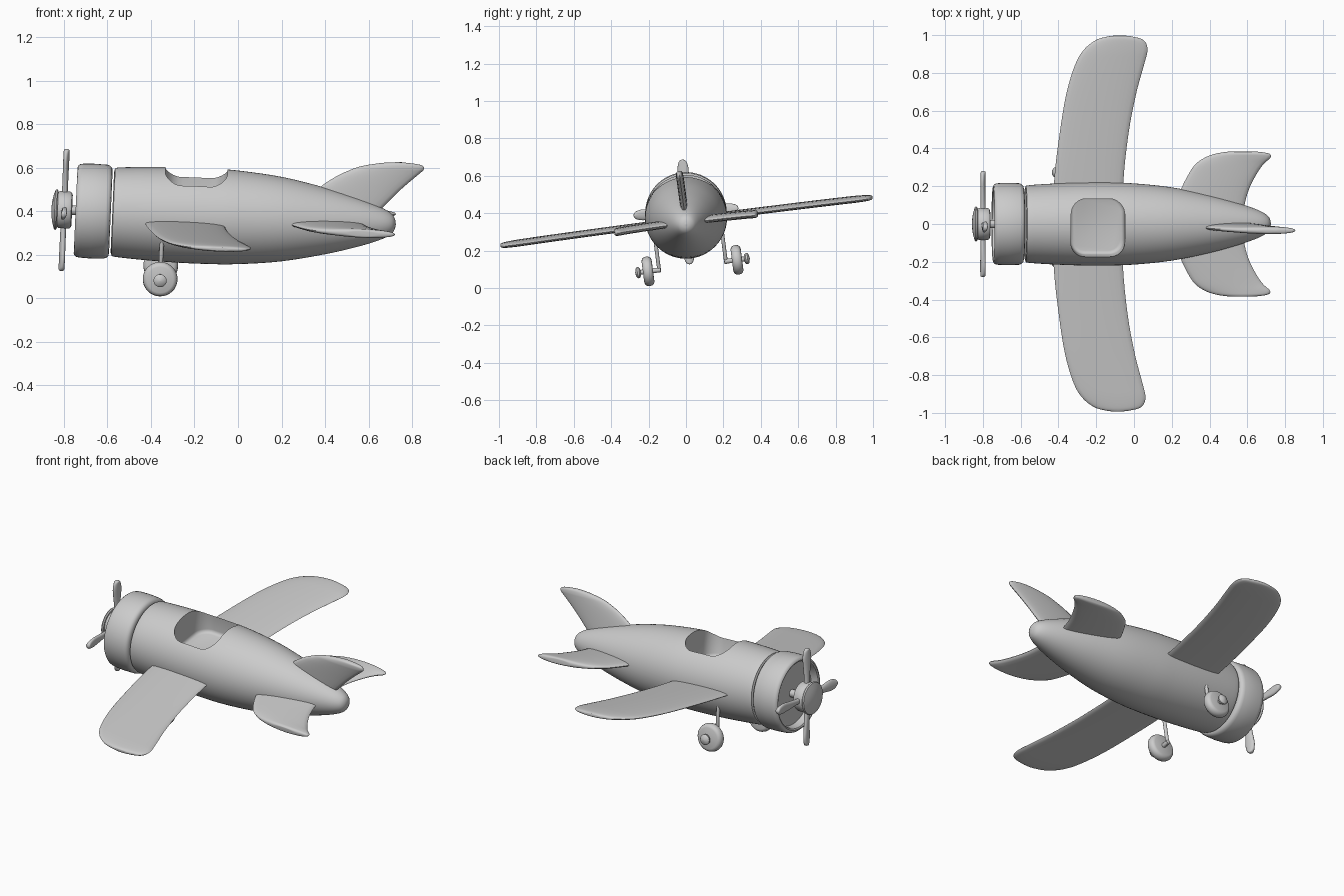
import bpy, bmesh
from math import pi, sin, cos, radians
from mathutils import Matrix, Vector

if "Cube" in bpy.data.objects:
    bpy.data.objects.remove(bpy.data.objects["Cube"])

# Whole aircraft sits nose-up and rolled; parts are built along local X (nose at -X)
T = (Matrix.Translation((0, 0, 0.372)) @ Matrix.Rotation(radians(2.5), 4, 'Y')
     @ Matrix.Rotation(radians(7.4), 4, 'X'))


def make(name, bm, m=Matrix()):
    bmesh.ops.remove_doubles(bm, verts=bm.verts, dist=1e-5)
    bmesh.ops.recalc_face_normals(bm, faces=bm.faces)
    me = bpy.data.meshes.new(name)
    bm.to_mesh(me)
    bm.free()
    ob = bpy.data.objects.new(name, me)
    bpy.context.collection.objects.link(ob)
    ob.matrix_world = T @ m
    return ob


def smooth(ob, angle=35):
    bpy.ops.object.select_all(action='DESELECT')
    ob.select_set(True)
    bpy.context.view_layer.objects.active = ob
    bpy.ops.object.shade_smooth_by_angle(angle=radians(angle))
    return ob


def mirror(ob):
    mod = ob.modifiers.new("mirror", 'MIRROR')
    mod.use_axis = (False, True, False)
    return ob


def curve(pts, n):
    """Catmull-Rom interpolation through points"""
    p = [Vector(q) for q in pts]
    p = [2 * p[0] - p[1]] + p + [2 * p[-1] - p[-2]]
    out = []
    for a, b, c, d in zip(p, p[1:], p[2:], p[3:]):
        for i in range(n):
            t = i / n
            out.append(0.5 * (2 * b + (c - a) * t + (2 * a - 5 * b + 4 * c - d) * t * t
                              + (3 * b - a - 3 * c + d) * t ** 3))
    return out + [p[-2]]


def bridge(bm, rings):
    for r, s in zip(rings, rings[1:]):
        for i in range(len(r)):
            j = (i + 1) % len(r)
            bm.faces.new((r[i], r[j], s[j], s[i]))


def lathe(name, pts, n=1, seg=48, m=Matrix()):
    """Revolve (x, radius) points about X"""
    bm = bmesh.new()
    rings = []
    for x, r in curve([(*p, 0) for p in pts], n) if n > 1 else pts:
        pass
    for p in (curve([(*p, 0) for p in pts], n) if n > 1 else [Vector((*p, 0)) for p in pts]):
        r = max(p.y, 2e-5)
        rings.append([bm.verts.new((p.x, r * cos(2 * pi * i / seg), r * sin(2 * pi * i / seg)))
                      for i in range(seg)])
    bridge(bm, rings)
    for r in (rings[0], rings[-1]):
        bm.faces.new(r)
    return make(name, bm, m)


def loft(name, stations, thick, full, m=Matrix(), cap=False):
    """Blade or wing: (span y, leading x, trailing x) with rounded sections"""
    bm = bmesh.new()
    rings = []
    for y, a, b in curve(stations, 5):
        c, h = (a + b) / 2, abs(b - a) / 2
        t = thick / 2 * min(1, 2 * h / full) ** 0.5
        ring = []
        for i in range(24):
            g = 2 * pi * i / 24
            s = sin(g)
            z = t * (1 if s > 0 else -1) * abs(s) ** 0.85
            ring.append(bm.verts.new((c + h * cos(g), y, z)))
        rings.append(ring)
    bridge(bm, rings)
    bm.faces.new(rings[-1])
    if cap:
        bm.faces.new(rings[0])
    return smooth(make(name, bm, m), 50)


# The plain-profile branch of lathe needs 2D points only
def lathe(name, pts, n=1, seg=48, m=Matrix()):
    pts = [Vector((x, r, 0)) for x, r in pts]
    bm = bmesh.new()
    rings = []
    for p in (curve(pts, n) if n > 1 else pts):
        r = max(p.y, 1e-4)
        rings.append([bm.verts.new((p.x, r * cos(2 * pi * i / seg), r * sin(2 * pi * i / seg)))
                      for i in range(seg)])
    bridge(bm, rings)
    bm.faces.new(rings[0])
    bm.faces.new(rings[-1])
    return make(name, bm, m)


# Fuselage
body = lathe("fuselage", [(-0.578, 0.185), (-0.574, 0.197), (-0.56, 0.205), (-0.45, 0.213),
                          (-0.3, 0.219), (-0.15, 0.22), (0, 0.215), (0.2, 0.194), (0.4, 0.153),
                          (0.55, 0.112), (0.65, 0.077), (0.7, 0.051), (0.72, 0.027), (0.726, 0)],
             n=4, seg=64)

# Cockpit opening cut with a rounded box
bm = bmesh.new()
bmesh.ops.create_cube(bm, size=1)
bmesh.ops.transform(bm, verts=bm.verts, matrix=Matrix.Translation((-0.2, 0, 0.245))
                    @ Matrix.Diagonal((0.285, 0.31, 0.4, 1)))
up = [e for e in bm.edges if abs(e.verts[0].co.z - e.verts[1].co.z) > 0.1]
bmesh.ops.bevel(bm, geom=up, offset=0.08, segments=8, profile=0.5, affect='EDGES')
low = [e for e in bm.edges if all(v.co.z < 0.05 for v in e.verts)]
bmesh.ops.bevel(bm, geom=low, offset=0.02, segments=3, profile=0.5, affect='EDGES')
cutter = make("cockpit_cutter", bm)
cutter.hide_render = True
cut = body.modifiers.new("cockpit", 'BOOLEAN')
cut.object = cutter
cut.solver = 'EXACT'
bpy.context.view_layer.objects.active = body
bpy.ops.object.modifier_apply(modifier=cut.name)
bpy.data.objects.remove(cutter)
smooth(body)

# Engine cowling with recessed front
smooth(lathe("cowling", [(-0.585, 0), (-0.585, 0.19), (-0.588, 0.203), (-0.597, 0.212),
                         (-0.61, 0.216), (-0.67, 0.218), (-0.72, 0.216), (-0.735, 0.213),
                         (-0.744, 0.206), (-0.747, 0.197), (-0.743, 0.189), (-0.735, 0.185),
                         (-0.70, 0.183), (-0.70, 0)], seg=64))

# Propeller: shaft, hub, nose cap and four blades
smooth(lathe("propeller_shaft", [(-0.69, 0.022), (-0.78, 0.022)], seg=24))
smooth(lathe("propeller_hub", [(-0.763, 0), (-0.763, 0.07), (-0.767, 0.08), (-0.775, 0.085),
                               (-0.822, 0.085), (-0.832, 0.078), (-0.834, 0)]))
smooth(lathe("nose_cap", [(-0.83, 0), (-0.83, 0.088), (-0.836, 0.094), (-0.843, 0.09),
                          (-0.852, 0.06), (-0.857, 0.03), (-0.859, 0)]))
for k in range(4):
    m = (Matrix.Translation((-0.8, 0, 0)) @ Matrix.Rotation(k * pi / 2 - 0.06, 4, 'X')
         @ Matrix.Rotation(radians(80), 4, 'Y'))
    loft(f"propeller_blade_{k + 1}",
         [(0.04, -0.014, 0.014), (0.1, -0.016, 0.016), (0.17, -0.024, 0.024),
          (0.225, -0.03, 0.03), (0.26, -0.024, 0.024), (0.276, -0.014, 0.014),
          (0.281, -0.003, 0.003)], 0.026, 0.03, m, cap=True)

# Main wings
mirror(loft("wings", [(0, -0.43, -0.06), (0.25, -0.422, -0.055), (0.5, -0.393, -0.028),
                      (0.7, -0.36, 0.01), (0.85, -0.315, 0.05), (0.93, -0.268, 0.067),
                      (0.98, -0.205, 0.045), (0.999, -0.14, -0.02), (1.003, -0.10, -0.06)],
            0.034, 0.35, Matrix.Translation((0, 0, -0.02))))

# Tailplanes
mirror(loft("tailplanes", [(0, 0.2, 0.58), (0.1, 0.22, 0.585), (0.19, 0.25, 0.61),
                           (0.27, 0.29, 0.65), (0.32, 0.325, 0.685), (0.355, 0.375, 0.722),
                           (0.375, 0.43, 0.715), (0.385, 0.49, 0.66), (0.387, 0.54, 0.6)],
            0.04, 0.3))

# Tail fin, its span turned upright
loft("tail_fin", [(0.02, 0.3, 0.61), (0.09, 0.33, 0.675), (0.155, 0.37, 0.735),
                  (0.208, 0.44, 0.79), (0.24, 0.50, 0.825), (0.262, 0.555, 0.844),
                  (0.28, 0.64, 0.828), (0.288, 0.72, 0.75)],
     0.04, 0.3, Matrix.Rotation(pi / 2, 4, 'X'), cap=True)

# Landing gear: lathes turned to point along Y, then mirrored
for name, pts in (
        ("wheels", [(0.213, 0), (0.213, 0.06), (0.217, 0.07), (0.226, 0.077), (0.24, 0.08),
                    (0.254, 0.077), (0.263, 0.07), (0.267, 0.06), (0.267, 0)]),
        ("axles", [(0.172, 0.013), (0.29, 0.013)]),
        ("hub_caps", [(0.278, 0), (0.28, 0.02), (0.287, 0.029), (0.297, 0.03),
                      (0.305, 0.022), (0.309, 0)])):
    ob = lathe(name, pts, seg=32)
    ob.data.transform(Matrix.Translation((-0.345, 0, -0.27)) @ Matrix.Rotation(pi / 2, 4, 'Z'))
    mirror(smooth(ob))
struts = lathe("struts", [(0.1, 0.01), (0.275, 0.01), (0.284, 0.005)], seg=20)
struts.data.transform(Matrix.Translation((-0.345, 0.18, 0)) @ Matrix.Rotation(pi / 2, 4, 'Y'))
mirror(smooth(struts))
